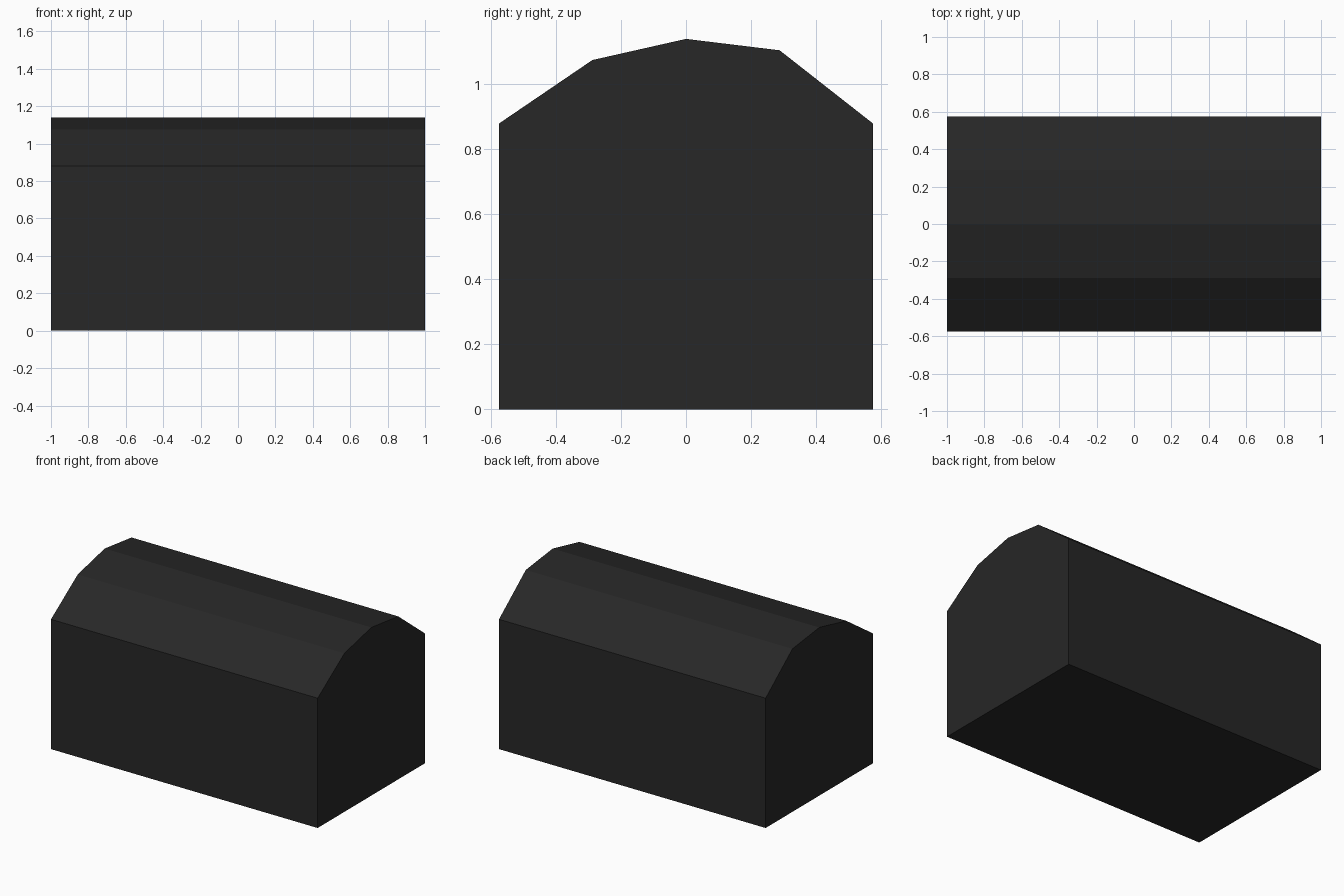
import bpy, bmesh

if "Cube" in bpy.data.objects:
    bpy.data.objects.remove(bpy.data.objects["Cube"])

# Dark flat material
mat = bpy.data.materials.new("charcoal black")
mat.diffuse_color = (0.02, 0.02, 0.02, 1)
mat.use_nodes = True
mat.node_tree.nodes["Principled BSDF"].inputs["Base Color"].default_value = mat.diffuse_color

# Cross-section (y, z): straight walls with a slightly uneven faceted arch on top
profile = [(-0.575, 0), (0.575, 0), (0.575, 0.88), (0.288, 1.105),
           (0, 1.14), (-0.288, 1.075), (-0.575, 0.88)]

# Barrel-topped body: extrude the section along x
bm = bmesh.new()
end = bm.faces.new([bm.verts.new((-1, y, z)) for y, z in profile])
ext = bmesh.ops.extrude_face_region(bm, geom=[end], use_keep_orig=True)
verts = [v for v in ext["geom"] if isinstance(v, bmesh.types.BMVert)]
bmesh.ops.translate(bm, verts=verts, vec=(2, 0, 0))
bmesh.ops.recalc_face_normals(bm, faces=bm.faces)

mesh = bpy.data.meshes.new("barrel_top_body")
bm.to_mesh(mesh)
bm.free()
mesh.materials.append(mat)
bpy.context.collection.objects.link(bpy.data.objects.new("barrel_top_body", mesh))
